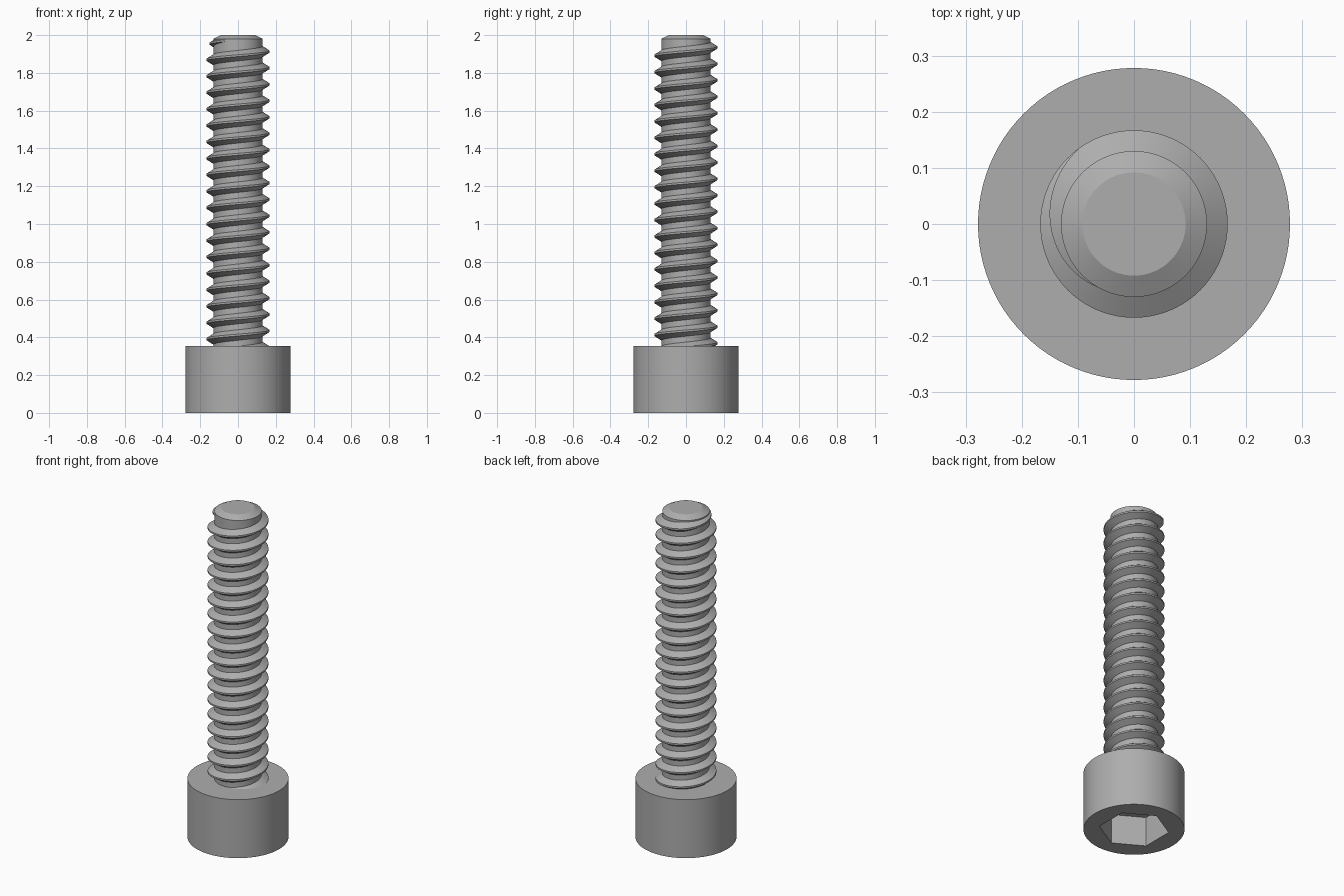
import bpy, bmesh
from math import pi, cos, sin, radians

if "Cube" in bpy.data.objects:
    bpy.data.objects.remove(bpy.data.objects["Cube"], do_unlink=True)

HEAD_R, HEAD_H = 0.278, 0.355
SOCKET_R, SOCKET_DEPTH = 0.193, 0.18
CORE_R, CREST_R, TOP = 0.13, 0.167, 2.0
PITCH, CREST_Z = 0.087, 1.913      # CREST_Z: last full crest on the +x side
SEG = 72

steel = bpy.data.materials.new("steel_grey")
steel.use_nodes = True
grey = (0.42, 0.42, 0.42, 1)
steel.diffuse_color = grey
steel.node_tree.nodes["Principled BSDF"].inputs["Base Color"].default_value = grey


def make_object(name, bm):
    bmesh.ops.recalc_face_normals(bm, faces=bm.faces)
    mesh = bpy.data.meshes.new(name)
    bm.to_mesh(mesh)
    bm.free()
    mesh.materials.append(steel)
    obj = bpy.data.objects.new(name, mesh)
    bpy.context.collection.objects.link(obj)
    return obj


def smooth(obj):
    bpy.ops.object.select_all(action='DESELECT')
    obj.select_set(True)
    bpy.context.view_layer.objects.active = obj
    bpy.ops.object.shade_smooth_by_angle(angle=radians(20))


def stack(name, profile, sides, turn=0.0):
    """Capped solid from (radius, height) rings."""
    bm = bmesh.new()
    rings = [[bm.verts.new((r * cos(turn + 2 * pi * i / sides),
                            r * sin(turn + 2 * pi * i / sides), z))
              for i in range(sides)] for r, z in profile]
    for a, b in zip(rings, rings[1:]):
        for i in range(sides):
            j = (i + 1) % sides
            bm.faces.new((a[i], a[j], b[j], b[i]))
    bm.faces.new(rings[0])
    bm.faces.new(rings[-1])
    return make_object(name, bm)


# Cylindrical head with a hexagonal socket in its underside
head = stack("head", [(HEAD_R, 0), (HEAD_R, HEAD_H)], 96)
cutter = stack("socket_cutter", [(SOCKET_R, -0.1), (SOCKET_R, SOCKET_DEPTH)], 6, pi / 6)
cutter.hide_render = True
cut = head.modifiers.new("socket", 'BOOLEAN')
cut.operation, cut.object, cut.solver = 'DIFFERENCE', cutter, 'EXACT'
bpy.context.view_layer.objects.active = head
bpy.ops.object.modifier_apply(modifier="socket")
bpy.data.objects.remove(cutter, do_unlink=True)
smooth(head)

# Shank core with a chamfered tip
core = stack("shank_core", [(CORE_R, HEAD_H - 0.05), (CORE_R, 1.98), (0.092, TOP)], 96)
smooth(core)

# Right-handed helical thread that runs out below the tip
bm = bmesh.new()
first = -int((CREST_Z - HEAD_H + 0.03) / PITCH * SEG)
fade_start, fade_end = int(SEG * 0.36), int(SEG * 0.67)
rings = []
for s in range(first, fade_end + 1):
    a = 2 * pi * s / SEG
    z = CREST_Z + PITCH * s / SEG
    k = min(1.0, (fade_end - s) / (fade_end - fade_start))
    crest = CORE_R + (CREST_R - CORE_R) * k
    flat, base = 0.005, 0.005 + 0.023 * k
    section = [(CORE_R - 0.01, -base - 0.002), (CORE_R, -base), (crest, -flat),
               (crest, flat), (CORE_R, base), (CORE_R - 0.01, base + 0.002)]
    rings.append([bm.verts.new((r * cos(a), r * sin(a), z + dz)) for r, dz in section])
for a, b in zip(rings, rings[1:]):
    for i in range(len(a)):
        j = (i + 1) % len(a)
        bm.faces.new((a[i], b[i], b[j], a[j]))
bm.faces.new(rings[0])
bm.faces.new(rings[-1])
smooth(make_object("thread", bm))
